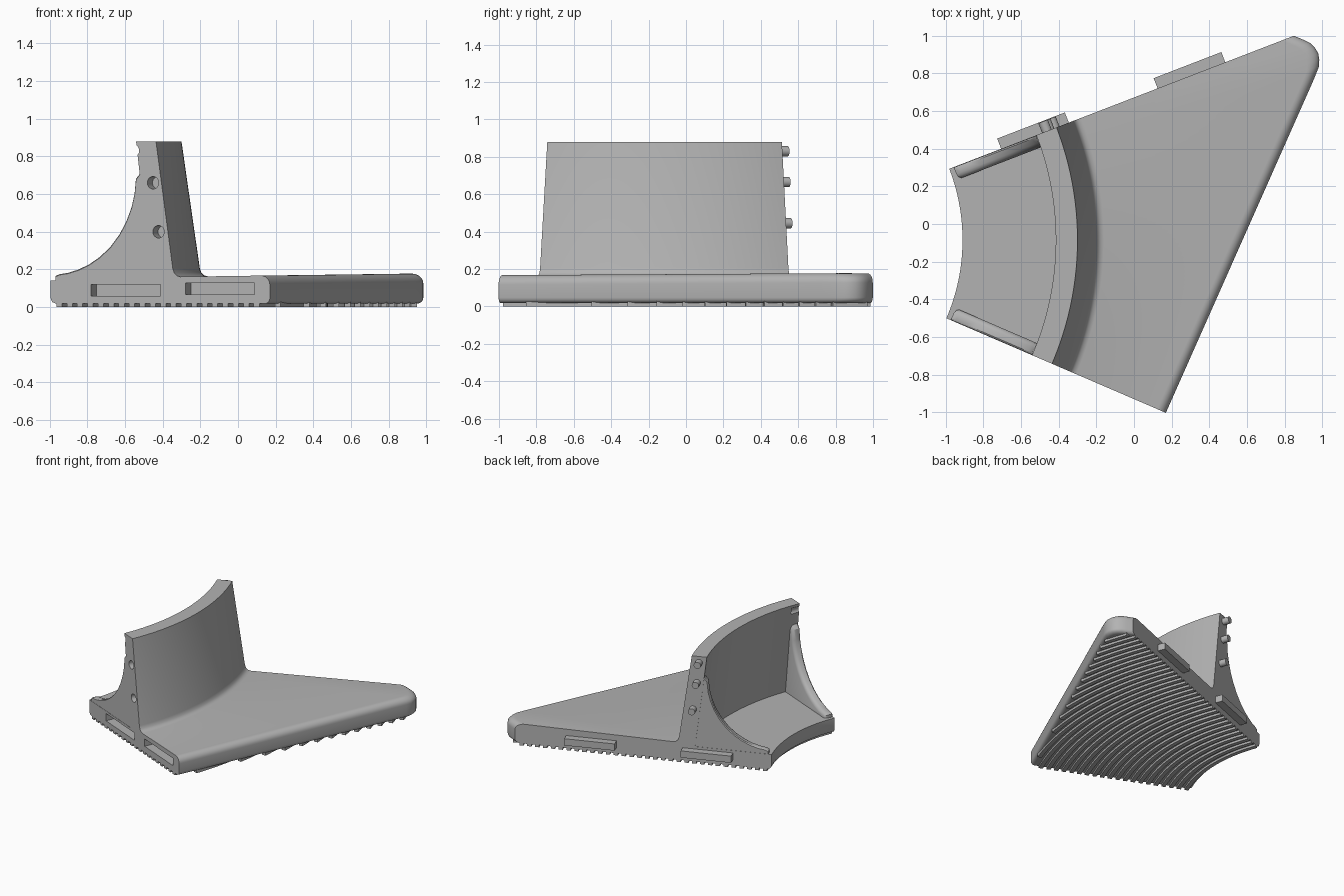
import bpy, bmesh
from math import sin, cos, radians, pi
from mathutils import Vector
from mathutils.geometry import intersect_line_line_2d

if "Cube" in bpy.data.objects:
    bpy.data.objects.remove(bpy.data.objects["Cube"])

grey = bpy.data.materials.new("plain grey")
grey.use_nodes = True
COLOUR = (0.45, 0.45, 0.45, 1)
grey.diffuse_color = COLOUR
grey.node_tree.nodes["Principled BSDF"].inputs["Base Color"].default_value = COLOUR

# The part is a sector of a ring around CENTRE, cut off by a straight outer edge
CENTRE = Vector((-1.96, -0.085))
FRONT, BACK = radians(-23.3), radians(21.1)
OUTLINE = [(0.13, -1.09), (0.96, 0.78), (0.987, 0.85), (0.975, 0.92),
           (0.93, 0.965), (0.845, 1.0), (0.77, 1.03)]
HEIGHT, FLOOR, INNER = 0.88, 0.14, 1.05


def polar(r, a, z):
    return (CENTRE.x + r * cos(a), CENTRE.y + r * sin(a), z)


def on_side(a, u, n, z):
    """Point at distance u along a radial side, n inward from it."""
    s = 1 if a < 0 else -1
    return (CENTRE.x + u * cos(a) - s * n * sin(a),
            CENTRE.y + u * sin(a) + s * n * cos(a), z)


def outer_radius(a):
    far = CENTRE + 5 * Vector((cos(a), sin(a)))
    for p, q in zip(OUTLINE, OUTLINE[1:]):
        hit = intersect_line_line_2d(CENTRE, far, Vector(p), Vector(q))
        if hit:
            return (hit - CENTRE).length
    return 2.3


def loft(bm, rings):
    """Skin a row of closed loops and cap both ends."""
    rows = [[bm.verts.new(p) for p in ring] for ring in rings]
    for a, b in zip(rows, rows[1:]):
        for i in range(len(a)):
            j = (i + 1) % len(a)
            bm.faces.new((a[i], a[j], b[j], b[i]))
    bm.faces.new(rows[0][::-1])
    bm.faces.new(rows[-1])


def finish(name, bm, smooth=True):
    bmesh.ops.recalc_face_normals(bm, faces=bm.faces)
    mesh = bpy.data.meshes.new(name)
    bm.to_mesh(mesh)
    bm.free()
    mesh.materials.append(grey)
    obj = bpy.data.objects.new(name, mesh)
    bpy.context.collection.objects.link(obj)
    if smooth:
        bpy.ops.object.select_all(action='DESELECT')
        obj.select_set(True)
        bpy.context.view_layer.objects.active = obj
        bpy.ops.object.shade_smooth_by_angle(angle=radians(32))
    return obj


def prism(bm, a, profile, n0, n1):
    loft(bm, [[on_side(a, u, n, z) for u, z in profile] for n in (n0, n1)])


def rect(u0, u1, z0, z1):
    return [(u0, z0), (u1, z0), (u1, z1), (u0, z1)]


def disc(u, z, r):
    return [(u + r * cos(i * pi / 12), z + r * sin(i * pi / 12)) for i in range(24)]


def body_section(a):
    """Base plate, leaning wall and inner floor as one closed section."""
    R = outer_radius(a)
    k = 1 / max(cos(a + radians(24)), 0.7)

    def top(r):
        return 0.165 + 0.013 * polar(r, a, 0)[0]

    pts = [(INNER, 0.05), (INNER + 0.01, 0.027), (INNER + 0.035, 0.018)]
    for i in range(6):
        t = i * pi / 10
        pts.append((R - 0.03 * k * (1 - sin(t)), 0.048 - 0.03 * cos(t)))
    for i in range(8):
        t = i * pi / 14
        pts.append((R - 0.05 * k * (1 - cos(t)), top(R) - 0.05 * (1 - sin(t))))
    pts += [(1.80, top(1.8)), (1.78, top(1.8) + 0.006),
            (1.765, top(1.8) + 0.02), (1.757, top(1.8) + 0.045),
            (1.66, HEIGHT), (1.545, HEIGHT), (1.635, FLOOR), (INNER, FLOOR)]
    return [polar(r, a, z) for r, z in pts]


# Body
STEPS = 72
angles = [FRONT + (BACK - FRONT) * i / STEPS for i in range(STEPS + 1)]
bm = bmesh.new()
loft(bm, [body_section(a) for a in angles])
body = finish("base_and_wall", bm, smooth=False)

# Slots and peg holes cut in the front side
bm = bmesh.new()
for u, z in ((1.285, 0.06), (1.83, 0.068)):
    prism(bm, FRONT, rect(u, u + 0.4, z, z + 0.06), -0.03, 0.075)
for u, z in ((1.53, 0.83), (1.643, 0.66), (1.675, 0.40)):
    prism(bm, FRONT, disc(u, z, 0.033), -0.03, 0.07)
cutter = finish("socket_cutter", bm, smooth=False)
cutter.hide_render = True
cutter.hide_viewport = True
cut = body.modifiers.new("sockets", 'BOOLEAN')
cut.object = cutter
cut.operation = 'DIFFERENCE'
cut.solver = 'EXACT'
bpy.context.view_layer.objects.active = body
body.select_set(True)
bpy.ops.object.modifier_apply(modifier=cut.name)
bpy.ops.object.shade_smooth_by_angle(angle=radians(32))
bpy.data.objects.remove(cutter)

# Curved gussets with a rounded inner rim
CURVE = [(1.075, 0.165), (1.10, 0.175), (1.15, 0.182), (1.21, 0.20), (1.27, 0.227),
         (1.33, 0.265), (1.39, 0.317), (1.445, 0.385), (1.485, 0.455),
         (1.515, 0.53), (1.532, 0.60), (1.54, 0.68), (1.565, 0.71)]
for name, a in (("front_gusset", FRONT), ("back_gusset", BACK)):
    bm = bmesh.new()
    rings = []
    for n, d in ((0.002, 0.006), (0.01, 0), (0.04, 0), (0.053, 0.005), (0.063, 0.014), (0.069, 0.028)):
        ring = [(u + d * 0.7, max(z - d * 0.7, 0.137)) for u, z in CURVE]
        ring += [(1.585, 0.68), (1.65, 0.135), (1.075 + d * 0.7, 0.135)]
        rings.append([on_side(a, u, n, z) for u, z in ring])
    loft(bm, rings)
    finish(name, bm)

# Tabs and pegs standing out of the back side
bm = bmesh.new()
for u in (1.345, 2.235):
    prism(bm, BACK, rect(u, u + 0.385, 0.065, 0.12), 0.02, -0.058)
finish("back_tabs", bm)
bm = bmesh.new()
for u, z in ((1.605, 0.83), (1.62, 0.665), (1.65, 0.445)):
    prism(bm, BACK, disc(u, z, 0.027), 0.02, -0.055)
finish("back_pegs", bm)

# Concentric grip ridges underneath
bm = bmesh.new()
PITCH, WIDTH = 0.06, 0.032
fine = [FRONT + (BACK - FRONT) * i / 240 for i in range(241)]
for i in range(36):
    r0 = INNER + 0.035 + i * PITCH
    r1 = r0 + WIDTH
    arc = [a for a in fine if outer_radius(a) > r1 + 0.008]
    if len(arc) < 4:
        continue
    arc = arc[:-1:4] + [arc[-1]]
    loft(bm, [[polar(r, a, z) for r, z in rect(r0, r1, 0, 0.045)] for a in arc])
finish("grip_ridges", bm)
